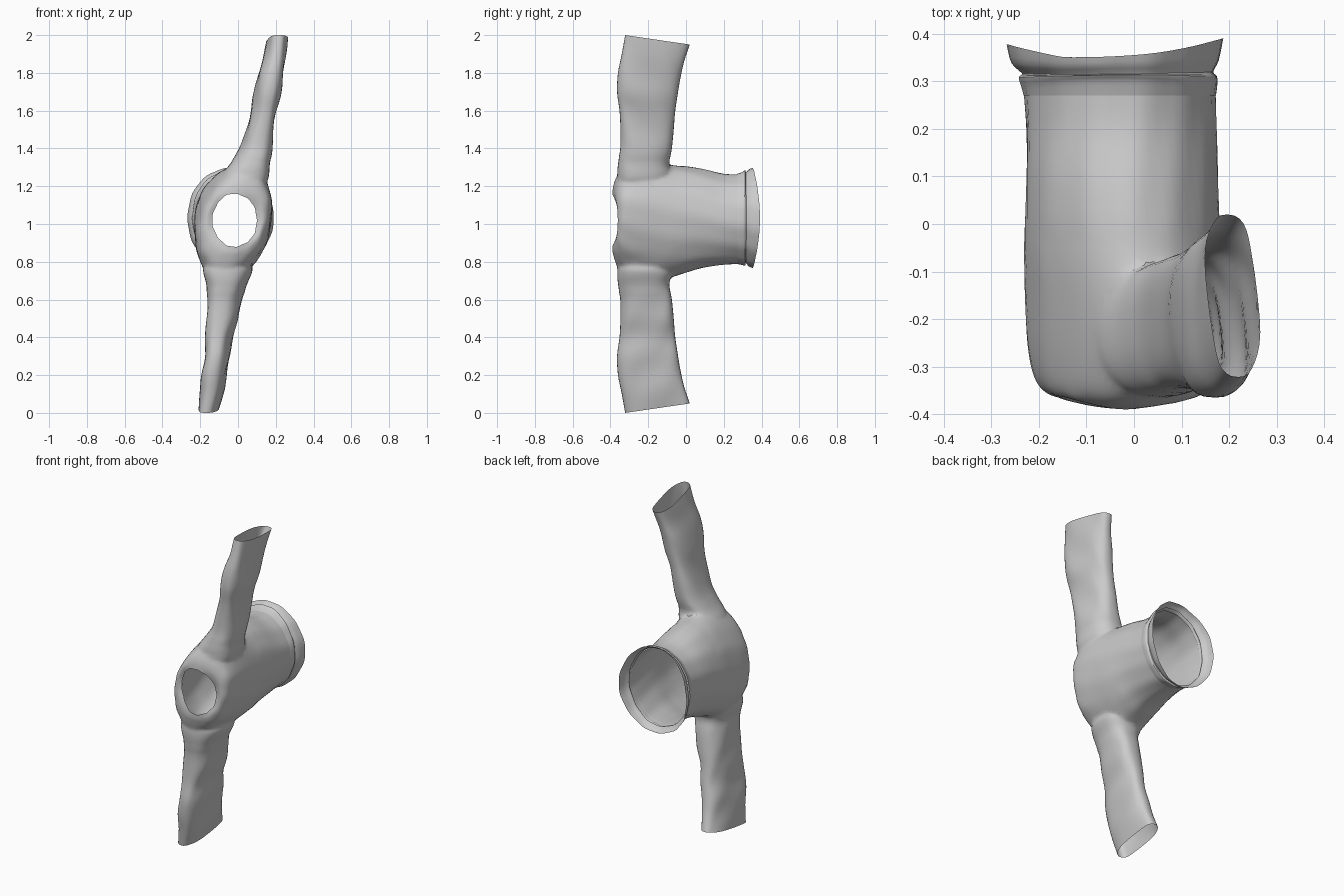
import bpy, bmesh, math
from math import sin, cos, pi

if "Cube" in bpy.data.objects:
    bpy.data.objects.remove(bpy.data.objects["Cube"])


def spline(rows, steps):
    """Catmull-Rom interpolation of table rows."""
    out = []
    for i in range(len(rows) - 1):
        p = [rows[max(0, min(len(rows) - 1, i + k))] for k in (-1, 0, 1, 2)]
        for s in range(steps):
            t = s / steps
            out.append([0.5 * (2*b + (c - a)*t + (2*a - 5*b + 4*c - d)*t*t
                               + (3*b - a - 3*c + d)*t**3) for a, b, c, d in zip(*p)])
    return out + [list(rows[-1])]


def loft(name, rings, capped):
    """Skin closed rings of points into a tube, with optional end caps."""
    bm = bmesh.new()
    vs = [[bm.verts.new(p) for p in r] for r in rings]
    n = len(vs[0])
    for a, b in zip(vs, vs[1:]):
        for i in range(n):
            j = (i + 1) % n
            bm.faces.new((a[i], a[j], b[j], b[i]))
    if capped:
        bm.faces.new(vs[0])
        bm.faces.new(vs[-1])
    bmesh.ops.recalc_face_normals(bm, faces=bm.faces)
    me = bpy.data.meshes.new(name)
    bm.to_mesh(me)
    bm.free()
    ob = bpy.data.objects.new(name, me)
    bpy.context.collection.objects.link(ob)
    return ob


def body_ring(row, n=64, wrinkle=0.003):
    """Ring across y; saddle bends it in y, shear leans it towards the sleeves."""
    y, x0, x1, z0, z1, saddle, shear = row
    rx, rz = (x1 - x0) / 2, (z1 - z0) / 2
    pts = []
    for i in range(n):
        a = 2 * pi * i / n
        k = 1 + wrinkle / rx * sin(9 * a + 9 * y) * cos(4 * a + 4 * y)
        pts.append(((x0 + x1) / 2 + k * rx * cos(a) + shear * rz * sin(a),
                    y + saddle * sin(a) ** 2,
                    (z0 + z1) / 2 + k * rz * sin(a)))
    return pts


# Body: y, x range, z range, saddle, shear (neck opening to waist)
BODY = [(-.355, -.135, .10, .88, 1.16, -.035, .0),
        (-.36, -.17, .135, .83, 1.21, -.024, .10),
        (-.33, -.198, .16, .755, 1.27, -.022, .18),
        (-.26, -.215, .17, .71, 1.305, 0, .18),
        (-.15, -.225, .175, .70, 1.318, 0, .14),
        (-.05, -.23, .178, .722, 1.308, 0, .08),
        (.08, -.228, .175, .765, 1.29, 0, .03),
        (.2, -.228, .172, .785, 1.265, 0, 0),
        (.30, -.235, .17, .79, 1.265, 0, 0)]
body = loft("sweater_body", [body_ring(r) for r in spline(BODY, 5)], True)

# Sleeves: distance from middle, y range, upper x range, lower x range
SLEEVE = [(.16, -.335, -.14, -.02, .10, -.11, .01),
          (.225, -.362, -.09, -.08, .155, -.18, .075),
          (.27, -.366, -.075, -.08, .166, -.182, .07),
          (.32, -.362, -.088, -.04, .168, -.165, .045),
          (.40, -.348, -.075, .01, .178, -.16, .02),
          (.50, -.347, -.065, .045, .185, -.165, 0),
          (.60, -.352, -.058, .07, .20, -.17, -.03),
          (.70, -.365, -.045, .085, .225, -.172, -.042),
          (.80, -.36, -.03, .105, .237, -.19, -.06),
          (.90, -.34, -.01, .135, .25, -.197, -.075),
          (1.0, -.322, .02, .155, .26, -.208, -.10)]


def sleeve(name, side, col, n=36):
    rings = []
    for row in spline(SLEEVE, 4):
        d, y0, y1 = row[:3]
        x0, x1 = row[col:col + 2]
        slant = .05 * max(0, (d - .5) / .5)
        ring = []
        for i in range(n):
            a = 2 * pi * i / n
            c, s = cos(a), sin(a)
            c, s = [math.copysign(abs(v) ** .75, v) for v in (c, s)]
            fold = .003 * sin(22 * d + 4 * a) * (d > .3)
            ring.append(((x0 + x1) / 2 + ((x1 - x0) / 2 + fold) * c - .012 * side * s,
                         (y0 + y1) / 2 + (y1 - y0) / 2 * s,
                         1 + side * (d - slant * (s + 1) / 2)))
        rings.append(ring)
    return loft(name, rings, True)


# Join the sleeves to the body, then open neck, waist and cuffs
for cutter in (sleeve("upper_sleeve", 1, 3), sleeve("lower_sleeve", -1, 5)):
    mod = body.modifiers.new("join", "BOOLEAN")
    mod.operation, mod.solver, mod.object = "UNION", "EXACT", cutter
    cutter.hide_render = True
dg = bpy.context.evaluated_depsgraph_get()
joined = bpy.data.meshes.new_from_object(body.evaluated_get(dg))
body.modifiers.clear()
body.data = joined
for ob in [o for o in bpy.data.objects if o.name.endswith("_sleeve")]:
    bpy.data.objects.remove(ob)
bm = bmesh.new()
bm.from_mesh(joined)
bmesh.ops.delete(bm, geom=[f for f in bm.faces if len(f.verts) > 20], context="FACES")
# Soften the armhole seams
seam = [v for v in bm.verts if .16 < abs(v.co.z - 1) < .34 and v.co.y < .0
        and not v.is_boundary]
for _ in range(7):
    bmesh.ops.smooth_vert(bm, verts=seam, factor=.4, use_axis_x=True,
                          use_axis_y=True, use_axis_z=True)
bm.to_mesh(joined)
bm.free()

# Gathered, flared waistband
HEM = [(.27, -.233, .171, .79, 1.266, 0, 0),
       (.29, -.238, .174, .783, 1.278, .012, 0),
       (.308, -.243, .174, .782, 1.288, .006, 0),
       (.316, -.236, .166, .795, 1.275, 0, 0),
       (.335, -.258, .178, .775, 1.29, 0, 0),
       (.37, -.268, .188, .768, 1.298, -.015, 0)]
rings = []
for r in spline(HEM, 3):
    t = max(0, (r[0] - .30) / .07)
    rings.append([(x, y + t * .05 * x + t * .012 * (x > 0) * (x / .19) ** 2
                   + t * .022 * (x < -.15) * ((-.15 - x) / .12), z)
                  for x, y, z in body_ring(r, wrinkle=.003)])
hem = loft("waistband", rings, False)

for ob in (body, hem):
    bpy.ops.object.select_all(action="DESELECT")
    ob.select_set(True)
    bpy.context.view_layer.objects.active = ob
    bpy.ops.object.shade_smooth_by_angle(angle=math.radians(40))
